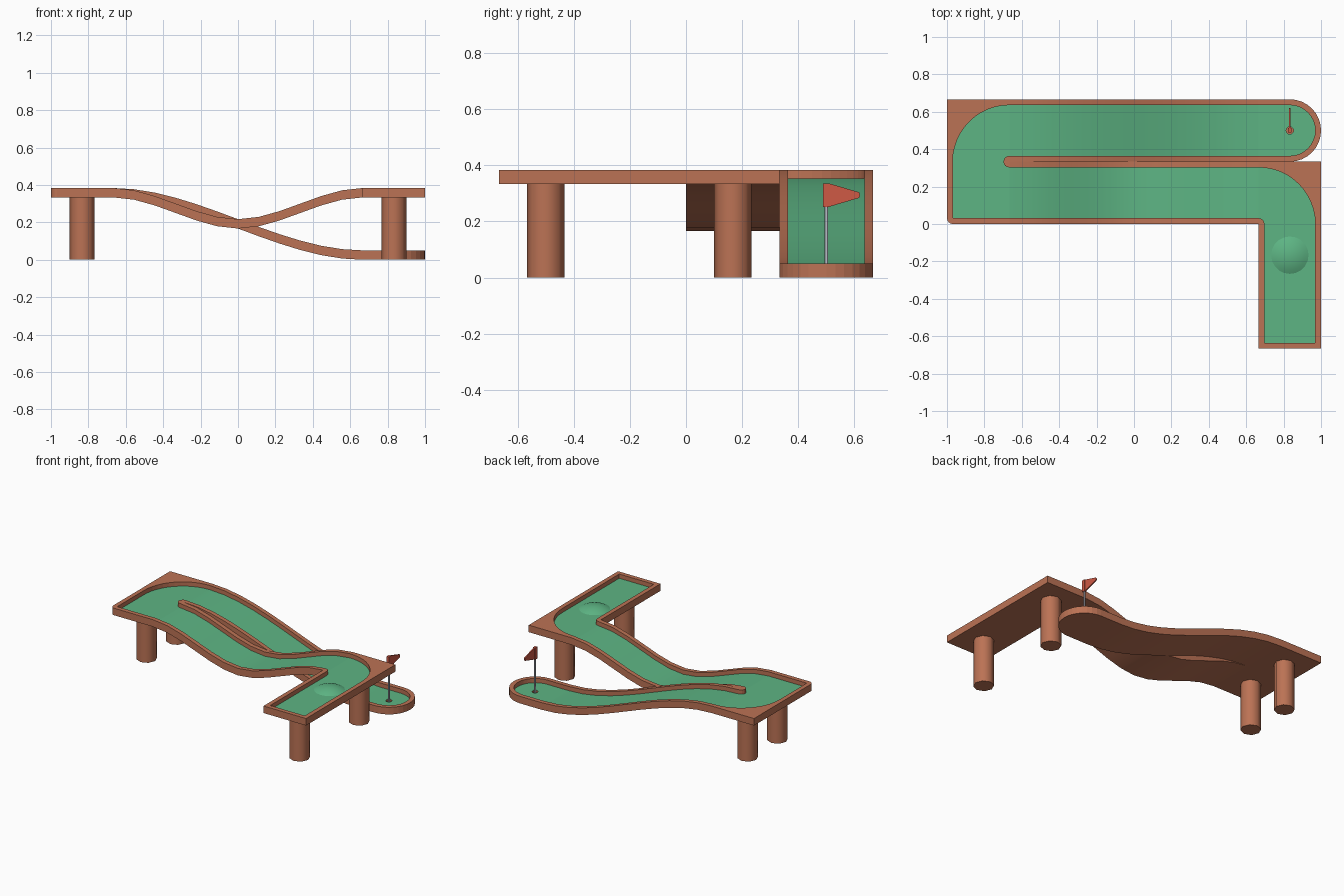
import bpy, bmesh, math
from mathutils import Matrix, Vector

if "Cube" in bpy.data.objects:
    bpy.data.objects.remove(bpy.data.objects["Cube"])

T = 1 / 3        # tile width
W = 0.031        # wall width
FLOOR, WALL = 0.02, 0.05   # turf and wall top above the underside
HIGH = T         # underside of the raised decks


def material(name, rgb):
    m = bpy.data.materials.new(name)
    m.diffuse_color = (*rgb, 1)
    m.use_nodes = True
    m.node_tree.nodes["Principled BSDF"].inputs["Base Color"].default_value = m.diffuse_color
    return m


wood = material("wood brown", (0.50, 0.17, 0.09))
turf = material("turf green", (0.11, 0.46, 0.23))
red = material("flag red", (0.62, 0.10, 0.06))
steel = material("pole grey", (0.50, 0.53, 0.60))


def finish(bm, name, mats, smooth=None):
    me = bpy.data.meshes.new(name)
    bm.to_mesh(me)
    bm.free()
    for m in mats:
        me.materials.append(m)
    ob = bpy.data.objects.new(name, me)
    bpy.context.collection.objects.link(ob)
    if smooth:
        bpy.ops.object.select_all(action='DESELECT')
        ob.select_set(True)
        bpy.context.view_layer.objects.active = ob
        bpy.ops.object.shade_smooth_by_angle(angle=math.radians(smooth))
    return ob


def arc(cx, cy, r, a0, a1, n=10):
    steps = [math.radians(a0 + (a1 - a0) * i / n) for i in range(n + 1)]
    return [(cx + r * math.cos(a), cy + r * math.sin(a)) for a in steps]


def slab(name, loops, z0, z1, mats, green_top=False):
    """Extrude flat outlines (first outer, then holes) from z0 to z1."""
    bm = bmesh.new()
    edges = []
    for loop in loops:
        vs = [bm.verts.new((x, y, z0)) for x, y in loop]
        edges += [bm.edges.new((vs[i - 1], vs[i])) for i in range(len(vs))]
    bmesh.ops.triangle_fill(bm, edges=edges, use_beauty=True, use_dissolve=False)
    ext = bmesh.ops.extrude_face_region(bm, geom=bm.faces[:], use_keep_orig=True)
    for v in [g for g in ext["geom"] if isinstance(g, bmesh.types.BMVert)]:
        v.co.z = z1
    bmesh.ops.recalc_face_normals(bm, faces=bm.faces[:])
    if green_top:
        for f in bm.faces:
            if f.normal.z > 0.5:
                f.material_index = 1
    return finish(bm, name, mats)


def deck(name, outline, rim, z, holes=()):
    """Wooden base with turf on top, plus its raised rim."""
    slab(name + "_floor", [outline, *holes], z, z + FLOOR, [wood, turf], True)
    slab(name + "_wall", [rim], z, z + WALL, [wood])


# Start deck with rounded outside bend
deck("start_deck",
     [(2 * T, -2 * T), (1, -2 * T), (1, T), (2 * T, T)],
     [(2 * T, -2 * T), (1, -2 * T), (1, T), (2 * T, T)]
     + arc(2 * T, 0, T - W, 90, 0, 12)
     + [(1 - W, -2 * T + W), (2 * T + W, -2 * T + W)]
     + arc(2 * T, 0, W, 0, 90, 4) + [(2 * T, 0)], HIGH)

# Turning deck on the left
corner = arc(-1 + W, W, W, 270, 180, 4)
deck("turn_deck",
     [(-2 * T, 0)] + corner + [(-1, 2 * T), (-2 * T, 2 * T)],
     [(-2 * T, 0)] + corner + [(-1, 2 * T), (-2 * T, 2 * T)]
     + arc(-2 * T, T, T - W, 90, 180, 12)
     + [(-1 + W, W), (-2 * T, W)], HIGH)
slab("divider_end", [arc(-2 * T, T, W, 90, 270, 8)], HIGH, HIGH + WALL, [wood])

# Ground-level end deck with the hole
ex, ey = 2.5 * T, 1.5 * T
outer = [(2 * T, T)] + arc(ex, ey, T / 2, -90, 90, 16) + [(2 * T, 2 * T)]
inner = [(2 * T, 2 * T - W)] + arc(ex, ey, T / 2 - W, 90, -90, 16) + [(2 * T, T + W)]
hole = arc(ex, ey, 0.02, 0, 360, 12)[:-1]
deck("end_deck", outer, outer + inner, 0, [hole])
slab("hole_bottom", [hole], 0, 0.003, [wood])


# Curved ramps: trough profile swept along x
def ramp(name, y0, height, n=12):
    profile = [(0, 0), (0, WALL), (W, WALL), (W, FLOOR), (T - W, FLOOR),
               (T - W, WALL), (T, WALL), (T, 0)]
    bm = bmesh.new()
    rows = []
    for i in range(n + 1):
        x = -2 * T + 4 * T * i / n
        rows.append([bm.verts.new((x, y0 + y, height(x) + z)) for y, z in profile])
    for a, b in zip(rows, rows[1:]):
        for j in range(8):
            k = (j + 1) % 8
            f = bm.faces.new((a[j], a[k], b[k], b[j]))
            f.material_index = 1 if j == 3 else 0
    bm.faces.new(rows[0])
    bm.faces.new(rows[-1])
    bmesh.ops.recalc_face_normals(bm, faces=bm.faces[:])
    finish(bm, name, [wood, turf], 30)


def ease(t):
    return t * t * (3 - 2 * t)


ramp("dip_ramp", 0, lambda x: T / 2 + T / 2 * ease(abs(x) / (2 * T)))
ramp("down_ramp", T, lambda x: T * (1 - ease((x + 2 * T) / (4 * T))))


# Cylinders: support columns and flag pole
def cylinder(name, x, y, r, z0, z1, sides, mat):
    bm = bmesh.new()
    bmesh.ops.create_cone(bm, cap_ends=True, segments=sides, radius1=r, radius2=r,
                          depth=z1 - z0,
                          matrix=Matrix.Translation((x, y, (z0 + z1) / 2)))
    finish(bm, name, [mat], 50)


for i, (x, y) in enumerate([(ex, -ey), (ex, T / 2), (-ex, T / 2), (-ex, ey)]):
    cylinder(f"column_{i + 1}", x, y, 0.067, 0, HIGH, 8, wood)
cylinder("flag_pole", ex, ey, 0.006, 0.002, 0.334, 8, steel)


# Flag: sleeve and pennant, outlines in the y-z plane
def plate(name, pts, half):
    bm = bmesh.new()
    f = bm.faces.new([bm.verts.new((ex - half, y, z)) for y, z in pts])
    ext = bmesh.ops.extrude_face_region(bm, geom=[f], use_keep_orig=True)
    bmesh.ops.translate(bm, vec=Vector((2 * half, 0, 0)),
                        verts=[g for g in ext["geom"] if isinstance(g, bmesh.types.BMVert)])
    bmesh.ops.recalc_face_normals(bm, faces=bm.faces[:])
    finish(bm, name, [red])


plate("flag_sleeve", [(0.488, 0.252), (0.512, 0.252), (0.512, 0.336), (0.488, 0.336)], 0.009)
plate("flag_pennant", [(0.512, 0.253), (0.617, 0.284), (0.62, 0.294), (0.617, 0.304),
                       (0.512, 0.335)], 0.004)

# Shallow bump on the start deck
bm = bmesh.new()
R, H, N = 0.1, 0.025, 20
S = (R * R + H * H) / (2 * H)
prev = None
for r in (R, 0.08, 0.055, 0.028):
    z = HIGH + FLOOR + H - S + math.sqrt(S * S - r * r)
    ring = [bm.verts.new((x, y, z)) for x, y in arc(ex, -T / 2, r, 0, 360, N)[:-1]]
    if prev:
        for i in range(N):
            bm.faces.new((prev[i - 1], prev[i], ring[i], ring[i - 1]))
    prev = ring
top = bm.verts.new((ex, -T / 2, HIGH + FLOOR + H))
for i in range(N):
    bm.faces.new((prev[i - 1], prev[i], top))
finish(bm, "turf_bump", [turf], 40)
